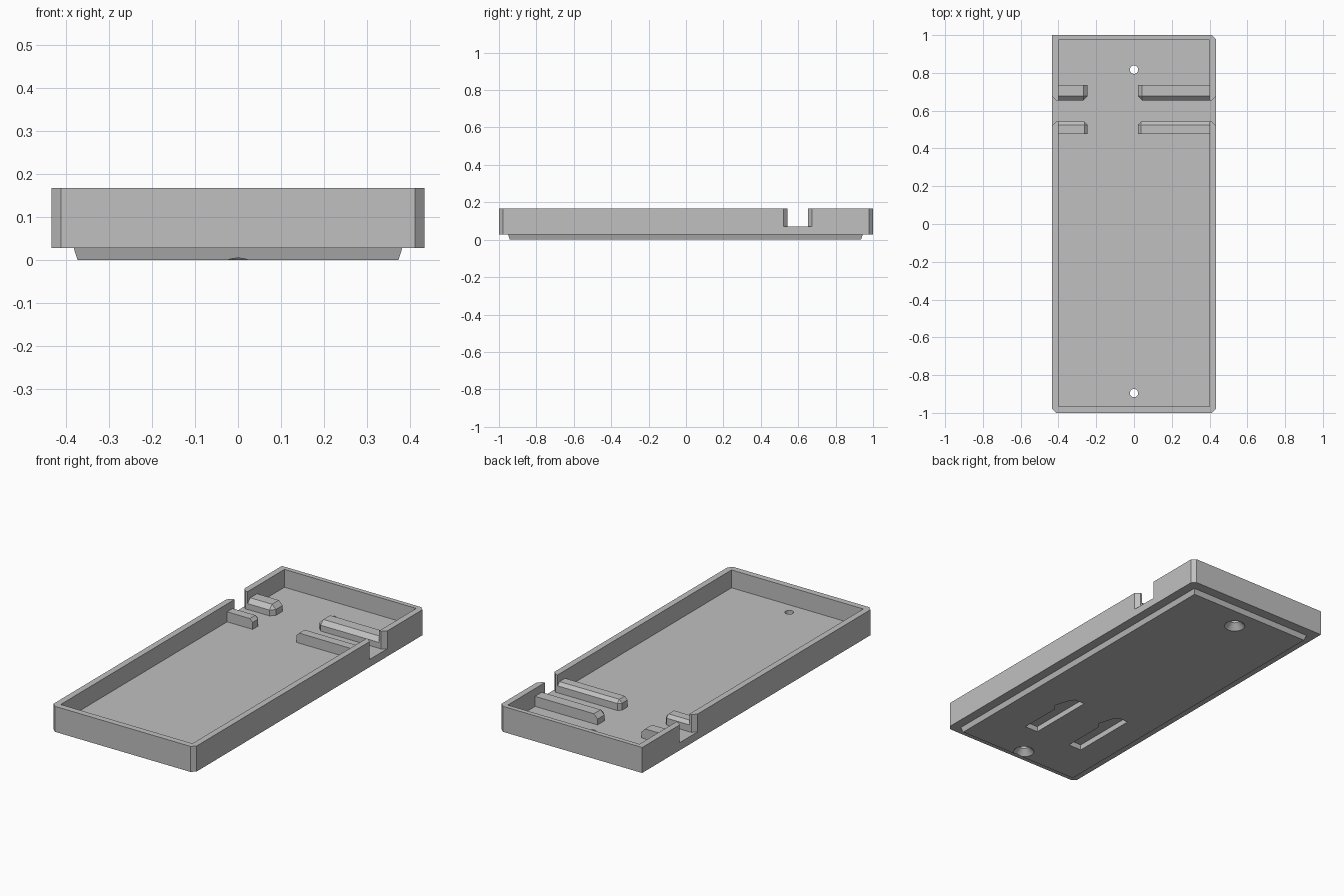
import bpy
import bmesh
from mathutils import Vector

cube = bpy.data.objects.get("Cube")
if cube:
    bpy.data.objects.remove(cube, do_unlink=True)

grey = bpy.data.materials.new("plain grey")
grey.use_nodes = True
GREY = (0.53, 0.53, 0.53, 1)
grey.diffuse_color = GREY
grey.node_tree.nodes["Principled BSDF"].inputs["Base Color"].default_value = GREY


def make_object(name, bm):
    bmesh.ops.recalc_face_normals(bm, faces=bm.faces)
    mesh = bpy.data.meshes.new(name)
    bm.to_mesh(mesh)
    bm.free()
    mesh.materials.append(grey)
    obj = bpy.data.objects.new(name, mesh)
    bpy.context.collection.objects.link(obj)
    return obj


def prism(name, outline, z0, z1, top_outline=None):
    """Solid between an xy outline at z0 and a matching one at z1."""
    bm = bmesh.new()
    low = [bm.verts.new((x, y, z0)) for x, y in outline]
    high = [bm.verts.new((x, y, z1)) for x, y in (top_outline or outline)]
    bm.faces.new(low[::-1])
    bm.faces.new(high)
    for i in range(len(low)):
        j = (i + 1) % len(low)
        bm.faces.new((low[i], low[j], high[j], high[i]))
    return make_object(name, bm)


def rect(x0, x1, y0, y1):
    return [(x0, y0), (x1, y0), (x1, y1), (x0, y1)]


def cone(name, y, r0, r1, z0, z1):
    bm = bmesh.new()
    bmesh.ops.create_cone(bm, cap_ends=True, segments=32, radius1=r0, radius2=r1, depth=z1 - z0)
    bmesh.ops.translate(bm, verts=bm.verts, vec=(0, y, (z0 + z1) / 2))
    return make_object(name, bm)


def combine(target, other, operation):
    mod = target.modifiers.new(operation.lower(), 'BOOLEAN')
    mod.operation = operation
    mod.solver = 'EXACT'
    mod.object = other
    bpy.context.view_layer.objects.active = target
    bpy.ops.object.modifier_apply(modifier=mod.name)
    bpy.data.objects.remove(other, do_unlink=True)


W, L, C = 0.434, 1.0, 0.022          # half width, half length, corner cut
BASE, FLOOR, TOP = 0.028, 0.07, 0.168

# Tray body: three cut corners and one square corner
tray = prism("tray", [(-W + C, -L), (W - C, -L), (W, -L + C), (W, L - C),
                      (W - C, L), (-W, L), (-W, -L + C)], BASE, TOP)

# Tapered plinth under the tray
plinth = prism("plinth", rect(-0.373, 0.373, -0.942, 0.936), 0, 0.04,
               rect(-0.386, 0.386, -0.955, 0.949))
combine(tray, plinth, 'UNION')

# Open interior
combine(tray, prism("interior", rect(-0.4, 0.4, -0.966, 0.974), FLOOR, 0.3), 'DIFFERENCE')

# Flared channel notches through both long walls
N0, N1 = 0.542, 0.653
for s in (-1, 1):
    pts = [(0.38, N0), (W - C, N0), (W + C, N0 - 2 * C),
           (W + C, N1 + 2 * C), (W - C, N1), (0.38, N1)]
    combine(tray, prism("notch", [(s * x, y) for x, y in pts][::s], FLOOR, 0.3), 'DIFFERENCE')

# Countersunk screw holes
for y in (-0.895, 0.817):
    combine(tray, cone("countersink", y, 0.063, 0.022, -0.01, 0.032), 'DIFFERENCE')
    combine(tray, cone("screw_hole", y, 0.022, 0.022, -0.02, 0.2), 'DIFFERENCE')

# Hanging slots underneath, each with a pointed widening
for x in (0.12, -0.176):
    slot = [(x - 0.04, -0.69), (x + 0.04, -0.69), (x + 0.04, -0.45), (x + 0.065, -0.42),
            (x + 0.04, -0.34), (x + 0.02, -0.31), (x - 0.04, -0.31)]
    combine(tray, prism("slot", slot, -0.05, 0.03), 'DIFFERENCE')


def rib(name, x_wall, x_end, y_notch, y_far, bevel):
    """Rib with the corner at its free end and channel side bevelled."""
    xs, ys = sorted((x_wall, x_end)), sorted((y_notch, y_far))
    bm = bmesh.new()
    bmesh.ops.create_cube(bm, size=1)
    for v in bm.verts:
        v.co = (xs[v.co.x > 0], ys[v.co.y > 0], 0.125 if v.co.z > 0 else 0.06)
    tip = Vector((x_end, y_notch, 0.125))
    corner = min(bm.verts, key=lambda v: (v.co - tip).length)
    bmesh.ops.bevel(bm, geom=list(corner.link_edges), offset=bevel, segments=1,
                    affect='EDGES', profile=0.5)
    return make_object(name, bm)


# Cable guide ribs on both sides of the channel
for side, wall, end in (("left", 0.405, 0.02), ("right", -0.405, -0.245)):
    rib("back_rib_" + side, wall, end, 0.655, 0.737, 0.023)
    rib("front_rib_" + side, wall, end, 0.542, 0.477, 0.017)
